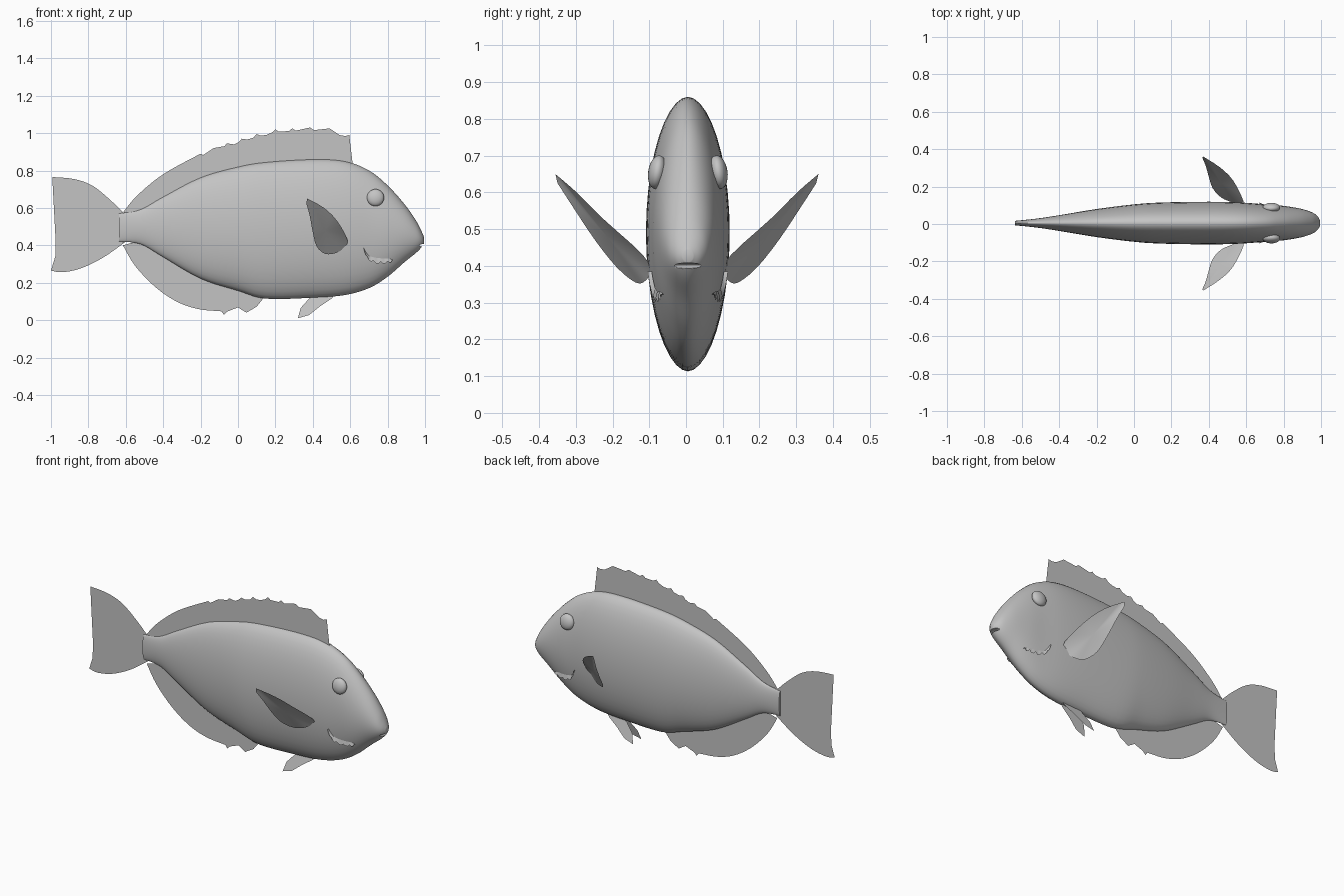
import bpy
import bmesh
from math import sin, cos, pi, sqrt, radians
from mathutils import Vector

default = bpy.data.objects.get("Cube")
if default:
    bpy.data.objects.remove(default, do_unlink=True)

GREY = (0.55, 0.55, 0.55, 1)
material = bpy.data.materials.new("plain grey")
material.use_nodes = True
material.diffuse_color = GREY
material.node_tree.nodes["Principled BSDF"].inputs["Base Color"].default_value = GREY

MID_Y = 0.005          # the body's middle plane


def make_object(name, bm, angle=40):
    """Turn a bmesh into a named, smooth shaded object."""
    mesh = bpy.data.meshes.new(name)
    bm.to_mesh(mesh)
    bm.free()
    mesh.materials.append(material)
    obj = bpy.data.objects.new(name, mesh)
    bpy.context.collection.objects.link(obj)
    bpy.ops.object.select_all(action="DESELECT")
    obj.select_set(True)
    bpy.context.view_layer.objects.active = obj
    bpy.ops.object.shade_smooth_by_angle(angle=radians(angle))
    return obj


def smooth_path(points, steps):
    """Catmull-Rom curve through points of any dimension."""
    points = [Vector(p) for p in points]
    padded = [points[0]] + points + [points[-1]]
    path = []
    for a, b, c, d in zip(padded, padded[1:], padded[2:], padded[3:]):
        for i in range(steps):
            t = i / steps
            path.append(b + (c - a) * (t / 2)
                        + (a * 2 - b * 5 + c * 4 - d) * (t * t / 2)
                        + (b * 3 - a - c * 3 + d) * (t ** 3 / 2))
    return path + [points[-1]]


# Body stations: x, top z, bottom z, half width
STATIONS = smooth_path([
    (-0.635, 0.57, 0.42, 0.012), (-0.52, 0.594, 0.406, 0.024),
    (-0.4, 0.66, 0.337, 0.042), (-0.2, 0.763, 0.222, 0.075),
    (0, 0.82, 0.157, 0.1), (0.15, 0.845, 0.115, 0.11),
    (0.4, 0.86, 0.12, 0.114), (0.57, 0.85, 0.134, 0.11),
    (0.7, 0.8, 0.171, 0.1), (0.8, 0.72, 0.232, 0.092),
    (0.89, 0.62, 0.31, 0.077), (0.95, 0.535, 0.358, 0.058),
    (0.98, 0.478, 0.388, 0.038), (0.995, 0.443, 0.41, 0.014)], 5)


def station_at(x):
    """Top, bottom and half width of the body at x."""
    for a, b in zip(STATIONS, STATIONS[1:]):
        if a[0] <= x <= b[0]:
            return a.lerp(b, (x - a[0]) / (b[0] - a[0]))[1:]
    return STATIONS[-1][1:]


def body_side(x, z):
    """Half width of the body surface at x and z."""
    top, bottom, width = station_at(x)
    rise = (2 * z - top - bottom) / (top - bottom)
    return width * sqrt(max(0, 1 - rise * rise))


def build_body(sides=40):
    bm = bmesh.new()
    rings = []
    for x, top, bottom, width in STATIONS:
        ring = []
        for i in range(sides):
            a = 2 * pi * i / sides
            y = MID_Y + width * cos(a) * abs(cos(a)) ** 0.06
            z = (top + bottom) / 2 + (top - bottom) / 2 * sin(a)
            ring.append(bm.verts.new((x, y, z)))
        rings.append(ring)
    for a, b in zip(rings, rings[1:]):
        for i in range(sides):
            j = (i + 1) % sides
            bm.faces.new((a[i], a[j], b[j], b[i]))
    bm.faces.new(rings[0])
    bm.faces.new(rings[-1])
    bmesh.ops.recalc_face_normals(bm, faces=bm.faces)
    return make_object("body", bm, 50)


def ellipsoid(name, centre, radii, tilt=0):
    bm = bmesh.new()
    bmesh.ops.create_uvsphere(bm, u_segments=24, v_segments=14, radius=1)
    obj = make_object(name, bm, 60)
    obj.location = centre
    obj.scale = radii
    obj.rotation_euler.x = tilt
    return obj


def flat_fin(name, outline, y=0):
    """Thin upright sheet from an x, z outline."""
    bm = bmesh.new()
    face = bm.faces.new([bm.verts.new((x, y, z)) for x, z in outline])
    bmesh.ops.triangulate(bm, faces=[face])
    return make_object(name, bm)


def scallops(spikes, dip):
    """Spiny edge: the web sags between neighbouring spikes."""
    edge = []
    for a, b in zip(spikes, spikes[1:]):
        a, b = Vector(a), Vector(b)
        for t in (0, 0.2, 0.5, 0.8):
            sag = dip * sin(pi * t) ** 0.6 if t else 0
            edge.append(a.lerp(b, t) + Vector((0, sag)))
    return edge + [Vector(spikes[-1])]


# Body with the mouth slit cut in
body = build_body()
cutter = ellipsoid("mouth_cutter", (1, MID_Y, 0.4), (0.035, 0.07, 0.008))
cutter.hide_render = True
cut = body.modifiers.new("mouth", "BOOLEAN")
cut.operation = "DIFFERENCE"
cut.solver = "EXACT"
cut.object = cutter
bpy.context.view_layer.objects.active = body
bpy.ops.object.modifier_apply(modifier="mouth")
bpy.data.objects.remove(cutter, do_unlink=True)

# Dorsal fin: smooth rear, spiny front, root sunk in the back
rear = smooth_path([(-0.615, 0.575), (-0.54, 0.665), (-0.4, 0.78),
                    (-0.2, 0.89)], 5)
front = scallops([(-0.2, 0.89), (-0.13, 0.92), (-0.06, 0.945), (0.02, 0.97),
                  (0.1, 0.995), (0.2, 1.02), (0.29, 1.025), (0.385, 1.03),
                  (0.49, 1.025), (0.595, 0.99)], -0.018)
root = [(x, station_at(x)[0] - 0.02) for x in (0.615, 0.4, 0.15, 0, -0.2, -0.4, -0.52)]
flat_fin("dorsal_fin", rear[:-1] + front + root)

# Anal fin
rear = smooth_path([(-0.615, 0.4), (-0.55, 0.29), (-0.44, 0.175),
                    (-0.32, 0.095), (-0.2, 0.057), (-0.09, 0.05)], 4)
front = [(-0.075, 0.028), (-0.06, 0.045), (0, 0.068), (0.045, 0.04),
         (0.06, 0.052), (0.1, 0.072)]
root = [(x, station_at(x)[1] + 0.02) for x in (0.15, 0, -0.2, -0.4, -0.52)]
flat_fin("anal_fin", rear + front + root, MID_Y)

# Tail fin
upper = smooth_path([(-0.6, 0.56), (-0.68, 0.64), (-0.78, 0.72),
                     (-0.88, 0.755), (-0.993, 0.765)], 4)
trailing = smooth_path([(-0.993, 0.765), (-0.972, 0.68), (-0.963, 0.5),
                        (-0.977, 0.34), (-1, 0.265)], 4)
lower = smooth_path([(-1, 0.265), (-0.94, 0.256), (-0.84, 0.277),
                     (-0.72, 0.335), (-0.6, 0.42)], 4)
flat_fin("tail_fin", upper + trailing[1:] + lower[1:], MID_Y)

# Paired parts on both sides
PECTORAL = smooth_path([
    (0.37, 0.358, 0.65), (0.46, 0.3, 0.6), (0.53, 0.23, 0.53),
    (0.585, 0.12, 0.43), (0.565, 0.1, 0.385), (0.52, 0.115, 0.358),
    (0.465, 0.14, 0.355), (0.42, 0.19, 0.395), (0.4, 0.25, 0.47),
    (0.383, 0.31, 0.56), (0.365, 0.352, 0.625)], 3)
PELVIC = [(0.32, 0.01), (0.335, 0.065), (0.38, 0.115), (0.43, 0.15),
          (0.53, 0.15), (0.5, 0.115), (0.44, 0.075), (0.38, 0.027)]

for side, label in ((1, "left"), (-1, "right")):
    # Pectoral fin, filled as a fan around its middle
    bm = bmesh.new()
    rim = [bm.verts.new((x, MID_Y * 0.5 + side * y, z)) for x, y, z in PECTORAL]
    hub = bm.verts.new(sum((v.co for v in rim), Vector()) / len(rim))
    for i, v in enumerate(rim):
        bm.faces.new((hub, v, rim[(i + 1) % len(rim)]))
    make_object(label + "_pectoral_fin", bm)

    # Pelvic fin, splayed outwards towards the tip
    bm = bmesh.new()
    bm.faces.new([bm.verts.new((x, 0.01 + side * (0.043 - 0.28 * z), z))
                  for x, z in PELVIC])
    make_object(label + "_pelvic_fin", bm)

    # Eye
    ellipsoid(label + "_eye", (0.735, MID_Y + side * 0.083, 0.655),
              (0.046, 0.025, 0.046), side * 0.15)

    # Ragged edge of the gill cover, lifting off the cheek
    bm = bmesh.new()
    top_edge = smooth_path([(0.672, 0.385), (0.7, 0.345), (0.75, 0.332),
                            (0.8, 0.33), (0.828, 0.322)], 4)
    pairs = []
    for i, (x, z) in enumerate(top_edge):
        t = i / (len(top_edge) - 1)
        low = z - sin(pi * t) ** 0.6 * (0.03 if i % 3 else 0.018)
        pairs.append([bm.verts.new((x, MID_Y + side * (body_side(x, h) + gap), h))
                      for h, gap in ((z, 0.001), (low, 0.012))])
    for a, b in zip(pairs, pairs[1:]):
        bm.faces.new((a[0], b[0], b[1], a[1]))
    bmesh.ops.remove_doubles(bm, verts=bm.verts, dist=0.0005)
    make_object(label + "_gill_edge", bm)
